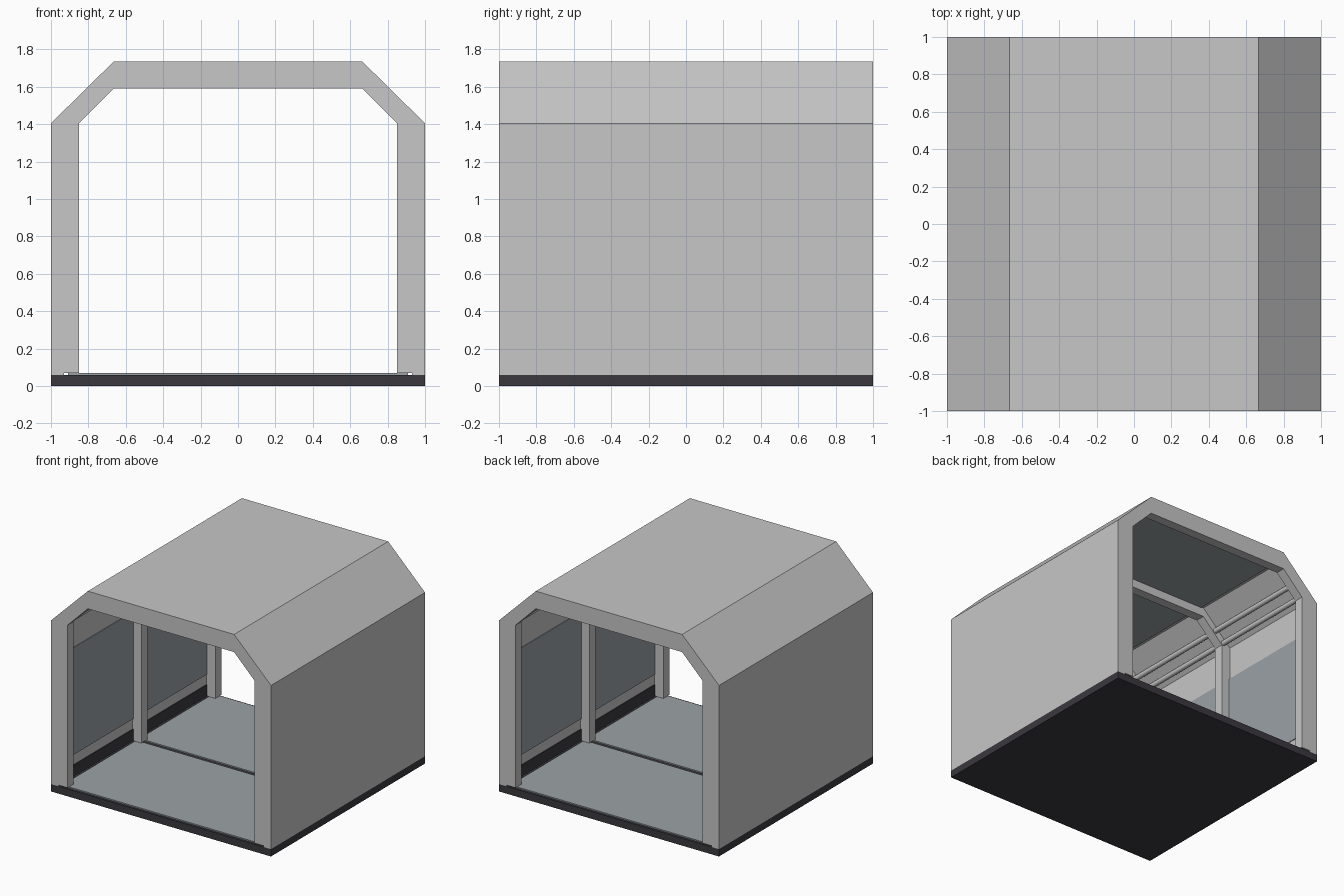
import bpy
import bmesh

cube = bpy.data.objects.get("Cube")
if cube:
    bpy.data.objects.remove(cube, do_unlink=True)


def material(name, color):
    m = bpy.data.materials.new(name)
    m.use_nodes = True
    m.diffuse_color = (*color, 1)
    m.node_tree.nodes["Principled BSDF"].inputs["Base Color"].default_value = (*color, 1)
    return m


GREY = material("light_grey", (0.57, 0.57, 0.58))
PANEL = material("blue_grey", (0.33, 0.36, 0.385))
DARK = material("charcoal", (0.043, 0.04, 0.048))


def finish(name, bm, mat):
    bmesh.ops.recalc_face_normals(bm, faces=bm.faces)
    mesh = bpy.data.meshes.new(name)
    bm.to_mesh(mesh)
    bm.free()
    mesh.materials.append(mat)
    obj = bpy.data.objects.new(name, mesh)
    bpy.context.collection.objects.link(obj)
    return obj


def box(name, x, y, z, mat):
    bm = bmesh.new()
    bmesh.ops.create_cube(bm, size=1)
    for v in bm.verts:
        v.co = [r[0] if c < 0 else r[1] for c, r in zip(v.co, (x, y, z))]
    return finish(name, bm, mat)


def arch_line(wall, top, foot):
    """Chamfered arch outline running from the right foot to the left foot."""
    half = [(wall, foot), (wall, SPRING), (SHOULDER, top)]
    return half + [(-x, z) for x, z in reversed(half)]


def arch(name, outer, inner, y0, y1, mat):
    """Band between two arch outlines, extruded along y."""
    bm = bmesh.new()
    rings = [[bm.verts.new((x, y, z)) for x, z in line]
             for y in (y0, y1) for line in (outer, inner)]
    of, nf, ob, nb = rings
    for i in range(len(outer) - 1):
        for a, b in ((of, nf), (ob, nb), (of, ob), (nf, nb)):
            bm.faces.new((a[i], a[i + 1], b[i + 1], b[i]))
    for i in (0, -1):
        bm.faces.new((of[i], nf[i], nb[i], ob[i]))
    return finish(name, bm, mat)


SPRING, SHOULDER = 1.405, 0.665
WALL, CEILING = 0.93, 1.665
BASE, FLOOR = 0.06, 0.07
RIB = 0.08

# Base slab and outer shell
box("base_slab", (-1, 1), (-1, 1), (0, BASE), DARK)
arch("outer_shell", arch_line(1, 1.735, BASE), arch_line(WALL, CEILING, BASE), -1, 1, GREY)

# Ribs at both ends and in the middle
for name, y in (("front_rib", -1), ("middle_rib", -RIB / 2), ("back_rib", 1 - RIB)):
    arch(name, arch_line(WALL, CEILING, FLOOR), arch_line(0.85, 1.59, FLOOR), y, y + RIB, GREY)

# Floor plates, ceiling panels, wall panels and skirting in each bay
for bay, s in (("front", -1), ("back", 1)):
    floor_y = sorted((0.02 * s, 0.98 * s))
    bay_y = sorted((RIB / 2 * s, (1 - RIB) * s))
    box(bay + "_floor_plate", (-0.91, 0.91), floor_y, (BASE, FLOOR), PANEL)
    box(bay + "_ceiling_panel", (-0.64, 0.64), bay_y, (CEILING - 0.006, CEILING), PANEL)
    for side, m in (("left", 1), ("right", -1)):
        wall_x = sorted((WALL * m, (WALL - 0.006) * m))
        box(f"{bay}_{side}_wall_panel", wall_x, bay_y, (0.25, 1.13), PANEL)
        box(f"{bay}_{side}_skirting", wall_x, bay_y, (FLOOR, 0.165), DARK)

# Paired service pipes along each upper corner
for side, m in (("left", 1), ("right", -1)):
    for level, x, z in (("upper", 0.785, 1.505), ("lower", 0.865, 1.425)):
        bpy.ops.mesh.primitive_cylinder_add(vertices=16, radius=0.021, depth=1.96,
                                            location=(x * m, 0, z),
                                            rotation=(1.5708, 0, 0))
        pipe = bpy.context.object
        pipe.name = f"{side}_{level}_pipe"
        pipe.data.materials.append(GREY)
        bpy.ops.object.shade_smooth_by_angle()
